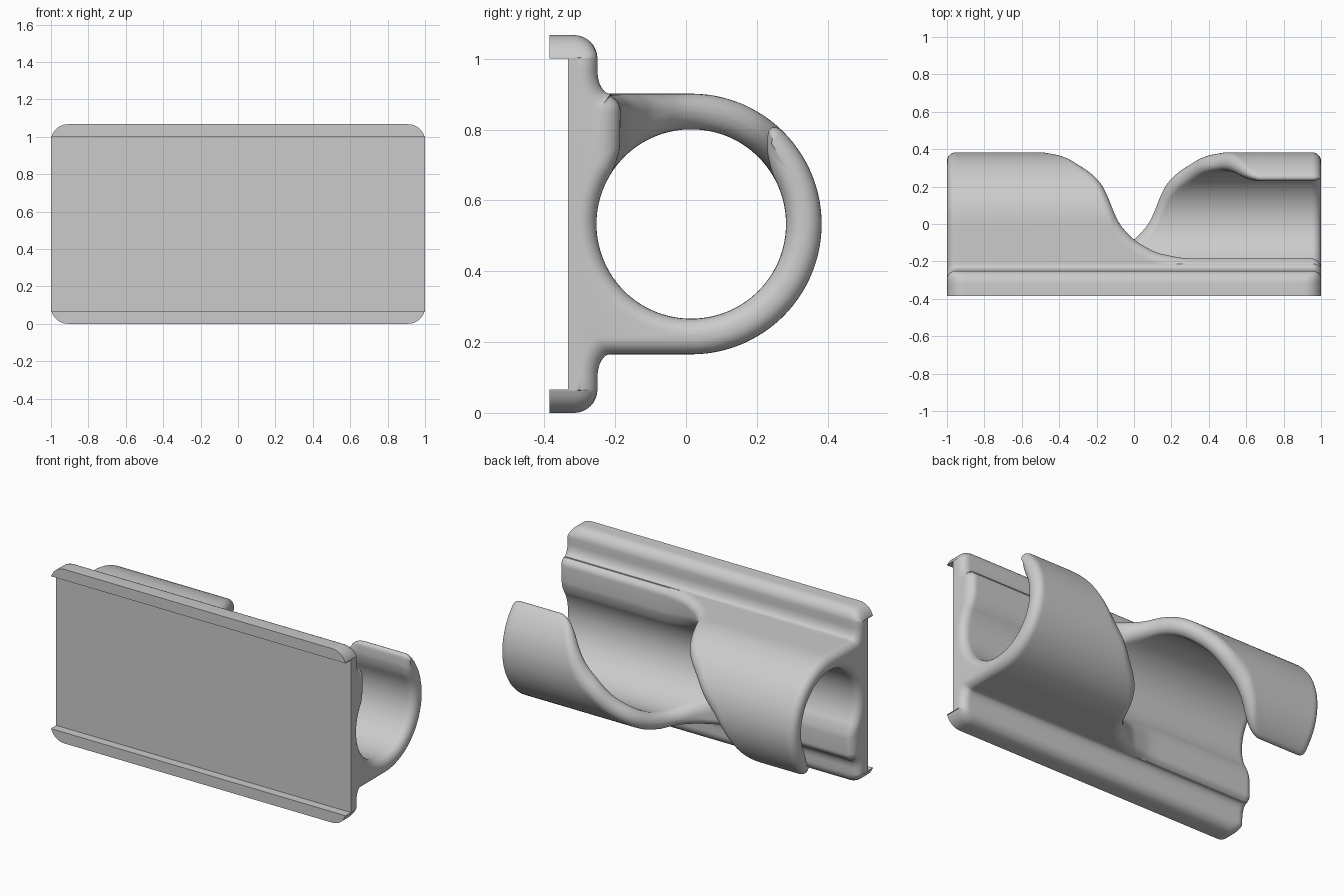
import bpy
import bmesh
from math import sin, cos, pi, radians, sqrt, hypot

cube = bpy.data.objects.get("Cube")
if cube:
    bpy.data.objects.remove(cube)

# Main dimensions
HALF_H = 0.5335            # half height of the backing plate
TUBE_Y = 0.015             # tube axis
R_OUT, R_IN = 0.368, 0.268
ROUND = 0.047              # edge rounding
CORNER = 0.09              # plate corner rounding
LEDGE = 0.0665             # thickness of the plate's rim

# Slot edge of the upper shell: x, outer angle, inner angle (degrees)
SLOT = [(-1.2, -54, -37), (-0.65, -54, -37), (-0.58, -45, -36), (-0.5, -18, -20),
        (-0.45, -1, -9), (-0.4, 8, 1), (-0.35, 16, 13), (-0.3, 28, 25),
        (-0.2, 46, 45), (-0.15, 60, 59), (-0.12, 76, 76), (-0.09, 90, 92),
        (0, 106, 112), (0.12, 116, 131), (0.25, 120.5, 138), (0.32, 121, 139),
        (1.2, 121, 139)]


def slot_raw(x):
    for a, b in zip(SLOT, SLOT[1:]):
        if x <= b[0]:
            t = (x - a[0]) / (b[0] - a[0])
            return [radians(a[i] + t * (b[i] - a[i])) for i in (1, 2)]


def slot_edge(x):
    """Smoothed outer and inner slot angles."""
    samples = [slot_raw(x + k * 0.008) for k in range(-4, 5)]
    return [sum(s[i] for s in samples) / len(samples) for i in (0, 1)]


def outer_point(u, d):
    """Outer skin: round at the back, flat towards the plate."""
    if u > pi / 2:
        return (TUBE_Y - (u - pi / 2) * R_OUT, R_OUT - d)
    return (TUBE_Y + (R_OUT - d) * cos(u), (R_OUT - d) * sin(u))


def inner_point(v, d):
    return (TUBE_Y + (R_IN + d) * cos(v), (R_IN + d) * sin(v))


def half_section(x, d, dz):
    """Upper half of the cross-section, inset by d (dz at the plate's top)."""
    base = -0.25 - d
    pts = [(-0.333, HALF_H - LEDGE), (-0.385, HALF_H - LEDGE), (-0.385, HALF_H - dz)]
    # Rounded rim of the plate
    for k in range(9):
        a = pi / 2 * (1 - k / 8)
        pts.append((-0.25 - LEDGE + (LEDGE - d) * cos(a),
                    HALF_H - LEDGE + (LEDGE - dz) * sin(a)))
    # Concave fillet into the tube body
    end_y = -0.215 - 0.7 * d
    rise = 0.065 + d
    for k in range(9):
        a = pi + pi / 2 * k / 8
        pts.append((end_y + (end_y - base) * cos(a), R_OUT - d + rise * (1 + sin(a))))
    # Shell ending in a rounded slot edge
    u_max = pi / 2 + (TUBE_Y - end_y) / R_OUT
    u_edge, v_edge = slot_edge(x)
    slope = (slot_edge(x + 0.02)[0] - slot_edge(x - 0.02)[0]) / 0.04 * 0.318
    stretch = min(sqrt(1 + slope * slope), 2.5)
    o, i = outer_point(u_edge, d), inner_point(v_edge, d)
    thick = hypot(o[0] - i[0], o[1] - i[1])
    r = min(0.05 - d, thick * 0.49)
    steps = [(r * (1 - cos(pi / 2 * k / 7)), r * (1 - sin(pi / 2 * k / 7))) for k in range(8)]
    cap = [(1 - dist / thick, s) for dist, s in steps]
    cap += [(dist / thick, s) for dist, s in reversed(steps)]
    edge = []
    for rho, s in cap:
        turn = (s + d) * stretch / 0.318
        u, v = min(u_edge + turn, u_max - 0.005), v_edge + turn
        o, i = outer_point(u, d), inner_point(v, d)
        edge.append((i[0] + (o[0] - i[0]) * rho, i[1] + (o[1] - i[1]) * rho))
    turn = (r + d) * stretch / 0.318
    u0, v0 = min(u_edge + turn, u_max - 0.005), v_edge + turn
    n = 40
    pts += [outer_point(u_max + (u0 - u_max) * k / n, d) for k in range(1, n)]
    pts += edge
    pts += [inner_point(v0 + (pi - v0) * k / n, d) for k in range(1, n + 1)]
    return pts


def section(x):
    ax = abs(x)
    t = max(0, ax - (1 - ROUND))
    d = ROUND - sqrt(max(0, ROUND ** 2 - t * t))
    t = max(0, ax - (1 - CORNER))
    dz = min(CORNER - sqrt(max(0, CORNER ** 2 - t * t)), LEDGE - 0.003)
    upper = half_section(x, d, dz)
    lower = half_section(-x, d, dz)
    return upper + [(y, -z) for y, z in reversed(lower[:-1])]


# Slices along the length, closer together at the rounded ends
inner_len = 1 - ROUND
ends = [inner_len + ROUND * sin(pi / 2 * k / 8) for k in range(1, 9)]
xs = [-e for e in reversed(ends)]
xs += [-inner_len + 2 * inner_len * k / 160 for k in range(161)]
xs += ends

# Loft the slices into one solid
bm = bmesh.new()
rings = [[bm.verts.new((x, y, z + HALF_H)) for y, z in section(x)] for x in xs]
for a, b in zip(rings, rings[1:]):
    for k in range(len(a)):
        j = (k + 1) % len(a)
        bm.faces.new((a[k], a[j], b[j], b[k]))
bm.faces.new(rings[0])
bm.faces.new(rings[-1])
bmesh.ops.recalc_face_normals(bm, faces=bm.faces)
mesh = bpy.data.meshes.new("slotted_tube_holder")
bm.to_mesh(mesh)
bm.free()
holder = bpy.data.objects.new("slotted_tube_holder", mesh)
bpy.context.collection.objects.link(holder)

# Plain grey material
grey = bpy.data.materials.new("light_grey")
grey.use_nodes = True
colour = (0.6, 0.6, 0.6, 1)
grey.diffuse_color = colour
grey.node_tree.nodes["Principled BSDF"].inputs["Base Color"].default_value = colour
mesh.materials.append(grey)

bpy.ops.object.select_all(action='DESELECT')
holder.select_set(True)
bpy.context.view_layer.objects.active = holder
bpy.ops.object.shade_smooth_by_angle(angle=radians(35))
